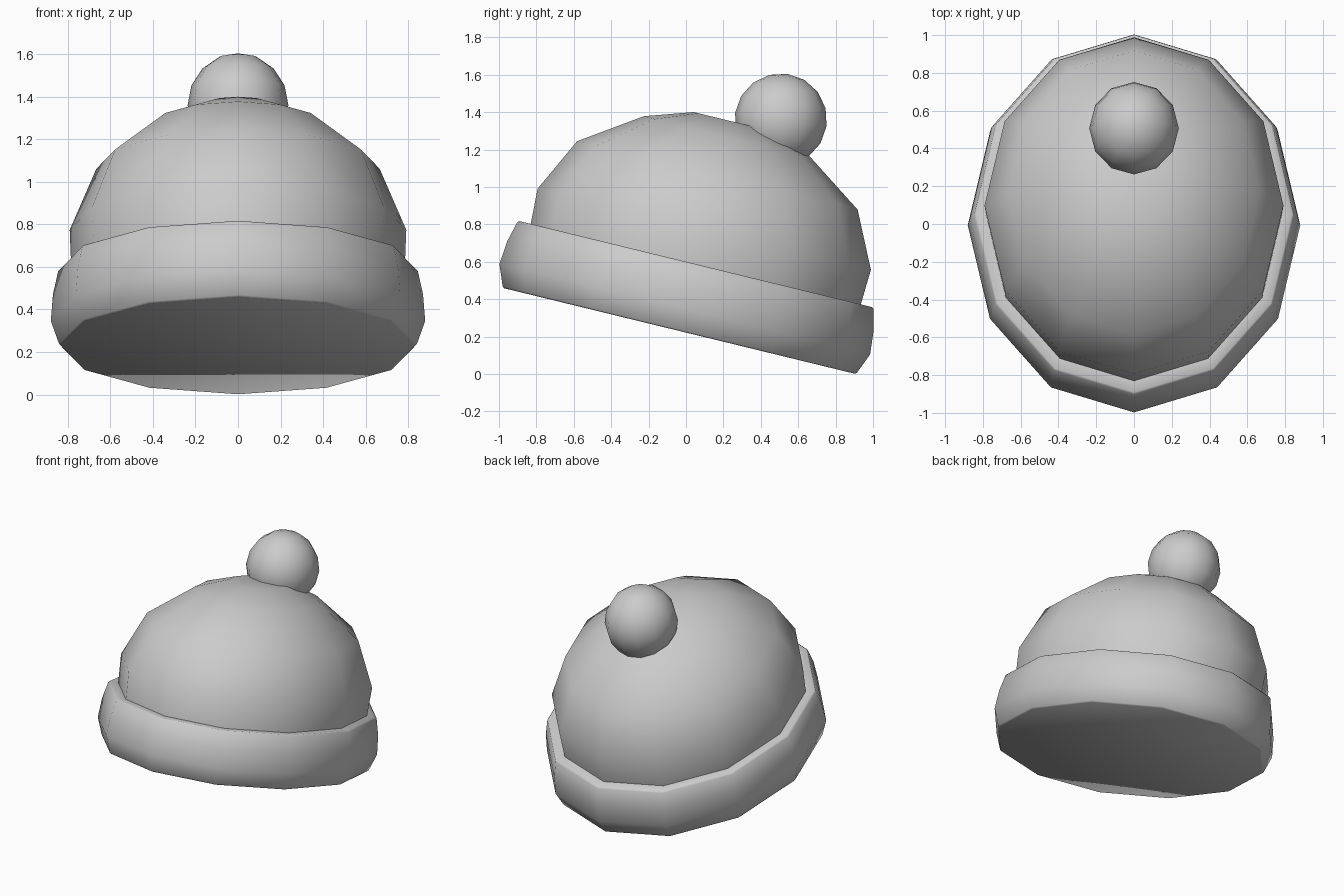
import bpy, bmesh, math
from mathutils import Matrix, Vector

if "Cube" in bpy.data.objects:
    bpy.data.objects.remove(bpy.data.objects["Cube"])

TILT = math.radians(-13.7)   # hat leans down toward the back
WIDTH = 0.863                # oval: narrower in x than in y
SIDES = 12
PLACE = Matrix.Translation((0, -0.035, 0.23)) @ Matrix.Rotation(TILT, 4, 'X')

wool = bpy.data.materials.new("grey wool")
wool.diffuse_color = (0.6, 0.6, 0.6, 1)
wool.use_nodes = True
wool.node_tree.nodes["Principled BSDF"].inputs["Base Color"].default_value = wool.diffuse_color


def finish(name, bm, angle):
    """Turn a bmesh into a smooth shaded object."""
    bmesh.ops.recalc_face_normals(bm, faces=bm.faces)
    mesh = bpy.data.meshes.new(name)
    bm.to_mesh(mesh)
    bm.free()
    mesh.materials.append(wool)
    obj = bpy.data.objects.new(name, mesh)
    bpy.context.collection.objects.link(obj)
    bpy.ops.object.select_all(action='DESELECT')
    obj.select_set(True)
    bpy.context.view_layer.objects.active = obj
    bpy.ops.object.shade_smooth_by_angle(angle=math.radians(angle))
    return obj


def oval_lathe(name, profile, cap_bottom=False, cap_top=False, angle=50):
    """Sweep (radius, height) points around a twelve-sided oval."""
    bm = bmesh.new()
    rings = []
    for r, h in profile:
        ring = []
        for i in range(SIDES):
            a = math.tau * i / SIDES
            ring.append(bm.verts.new(PLACE @ Vector((WIDTH * r * math.sin(a), r * math.cos(a), h))))
        rings.append(ring)
    for low, high in zip(rings, rings[1:]):
        for i in range(SIDES):
            j = (i + 1) % SIDES
            bm.faces.new((low[i], low[j], high[j], high[i]))
    if cap_bottom:
        bm.faces.new(rings[0])
    if cap_top:
        bm.faces.new(rings[-1])
    return finish(name, bm, angle)


# Folded brim with closed underside and flat upper lip
oval_lathe("brim", [(0.965, 0.0), (0.975, 0.008), (1.02, 0.12), (1.008, 0.25),
                    (0.98, 0.36), (0.97, 0.368), (0.9, 0.368)], cap_bottom=True)

# Rounded crown
oval_lathe("crown", [(0.908, 0.36), (0.917, 0.56), (0.772, 0.856),
                     (0.458, 1.07), (0.204, 1.155)], cap_top=True)

# Bobble sitting toward the back of the crown
bm = bmesh.new()
bmesh.ops.create_uvsphere(bm, u_segments=12, v_segments=8, radius=0.247)
bm.transform(Matrix.Translation((0, 0.507, 1.36))
             @ Matrix.Diagonal((0.96, 1, 1, 1))
             @ Matrix.Rotation(TILT * 0.6, 4, 'X'))
finish("bobble", bm, 60)
